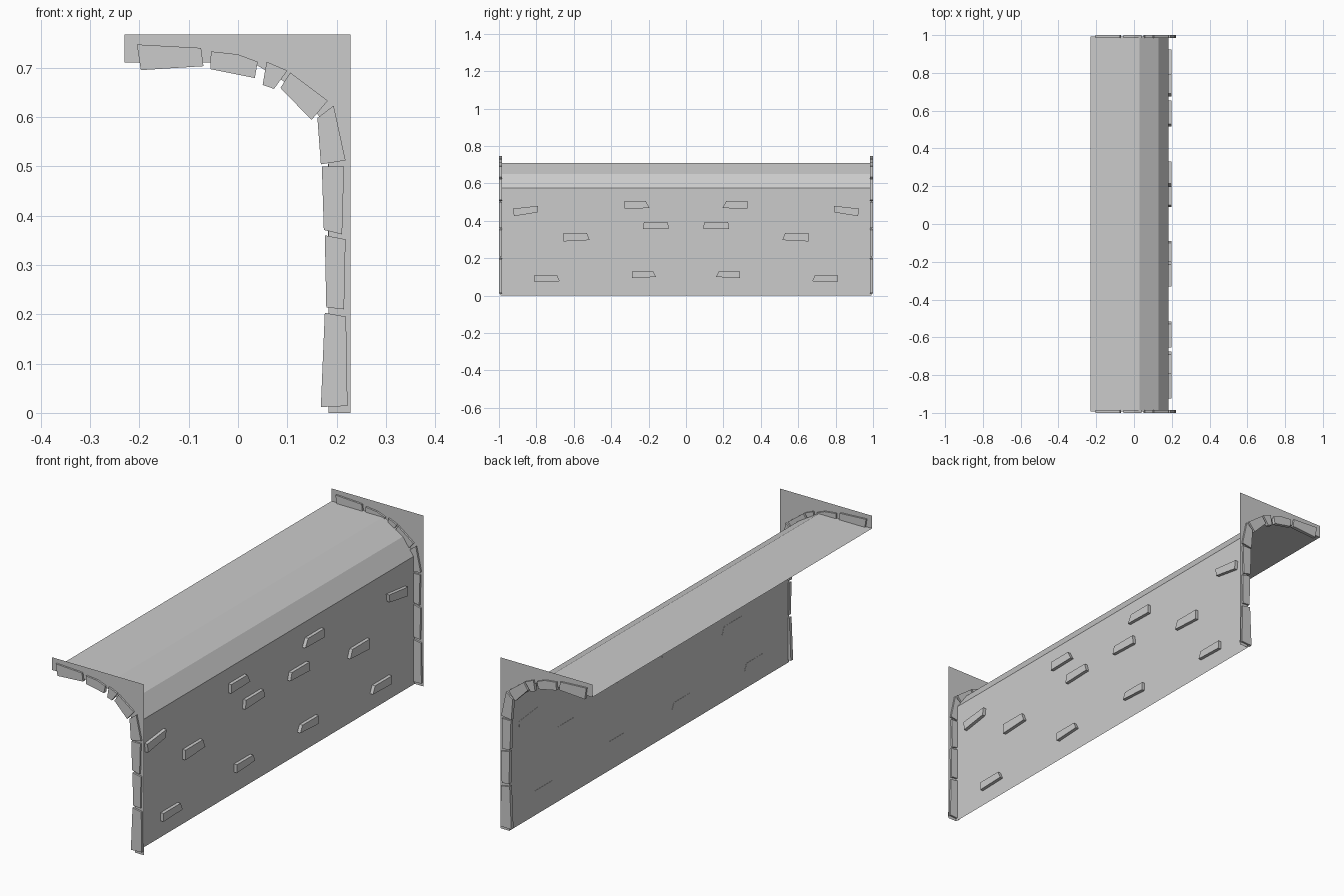
import bpy

if "Cube" in bpy.data.objects:
    bpy.data.objects.remove(bpy.data.objects["Cube"])

PLATE_Y = 0.992


def make_mesh(name, verts, faces):
    mesh = bpy.data.meshes.new(name)
    mesh.from_pydata(verts, [], faces)
    mesh.update()
    ob = bpy.data.objects.new(name, mesh)
    bpy.context.collection.objects.link(ob)
    return ob


def prism(name, front, back):
    """Closed block between two matching outlines."""
    n = len(front)
    faces = [tuple(range(n)), tuple(reversed(range(n, 2 * n)))]
    faces += [(i, i + n, (i + 1) % n + n, (i + 1) % n) for i in range(n)]
    ob = make_mesh(name, front + back, faces)
    bpy.context.view_layer.objects.active = ob
    bpy.ops.object.mode_set(mode='EDIT')
    bpy.ops.mesh.select_all(action='SELECT')
    bpy.ops.mesh.normals_make_consistent(inside=False)
    bpy.ops.object.mode_set(mode='OBJECT')
    return ob


# Half-arch wall sheet: ceiling, two curved facets, wall
profile = [(-0.23, 0.71), (0.03, 0.71), (0.13, 0.65), (0.183, 0.575), (0.183, 0.0)]
n = len(profile)
make_mesh("arched_wall",
          [(x, y, z) for y in (-PLATE_Y, PLATE_Y) for x, z in profile],
          [(i, i + 1, i + 1 + n, i + n) for i in range(n - 1)])

# Flat end plates filling the corner outside the arch
outline = profile + [(0.228, 0.0), (0.228, 0.767), (-0.23, 0.767)]
for side, label in ((-1, "front"), (1, "back")):
    face = list(range(len(outline)))
    make_mesh(label + "_end_plate", [(x, side * PLATE_Y, z) for x, z in outline],
              [face if side < 0 else face[::-1]])

# Arch stones set through both end plates (x, z outlines)
stones = [
    [(-0.205, 0.747), (-0.075, 0.74), (-0.07, 0.703), (-0.197, 0.695)],
    [(-0.055, 0.733), (0.0, 0.727), (0.04, 0.712), (0.034, 0.679), (-0.056, 0.697)],
    [(0.058, 0.712), (0.1, 0.694), (0.073, 0.657), (0.05, 0.665)],
    [(0.106, 0.69), (0.182, 0.633), (0.149, 0.594), (0.086, 0.659)],
    [(0.194, 0.623), (0.218, 0.512), (0.168, 0.504), (0.161, 0.598)],
    [(0.17, 0.5), (0.215, 0.5), (0.211, 0.362), (0.174, 0.371)],
    [(0.176, 0.36), (0.218, 0.352), (0.215, 0.21), (0.179, 0.214)],
    [(0.176, 0.203), (0.219, 0.195), (0.222, 0.014), (0.168, 0.012)],
]
for side, label in ((-1, "front"), (1, "back")):
    for k, pts in enumerate(stones, 1):
        prism(f"{label}_arch_stone_{k}",
              [(x, side * 1.0, z) for x, z in pts],
              [(x, side * 0.984, z) for x, z in pts])

# Loose bricks on the outer wall (y, z outlines), mirrored across the middle
bricks = [
    [(0.79, 0.48), (0.925, 0.465), (0.92, 0.425), (0.795, 0.445)],
    [(0.215, 0.505), (0.33, 0.505), (0.33, 0.465), (0.195, 0.468)],
    [(0.10, 0.395), (0.225, 0.395), (0.23, 0.355), (0.09, 0.36)],
    [(0.53, 0.335), (0.655, 0.335), (0.655, 0.29), (0.515, 0.297)],
    [(0.175, 0.13), (0.29, 0.13), (0.29, 0.093), (0.16, 0.1)],
    [(0.69, 0.11), (0.81, 0.11), (0.81, 0.073), (0.675, 0.077)],
]
for side, label in ((-1, "front"), (1, "back")):
    for k, pts in enumerate(bricks, 1):
        prism(f"{label}_wall_brick_{k}",
              [(0.198, side * y, z) for y, z in pts],
              [(0.182, side * y, z) for y, z in pts])
